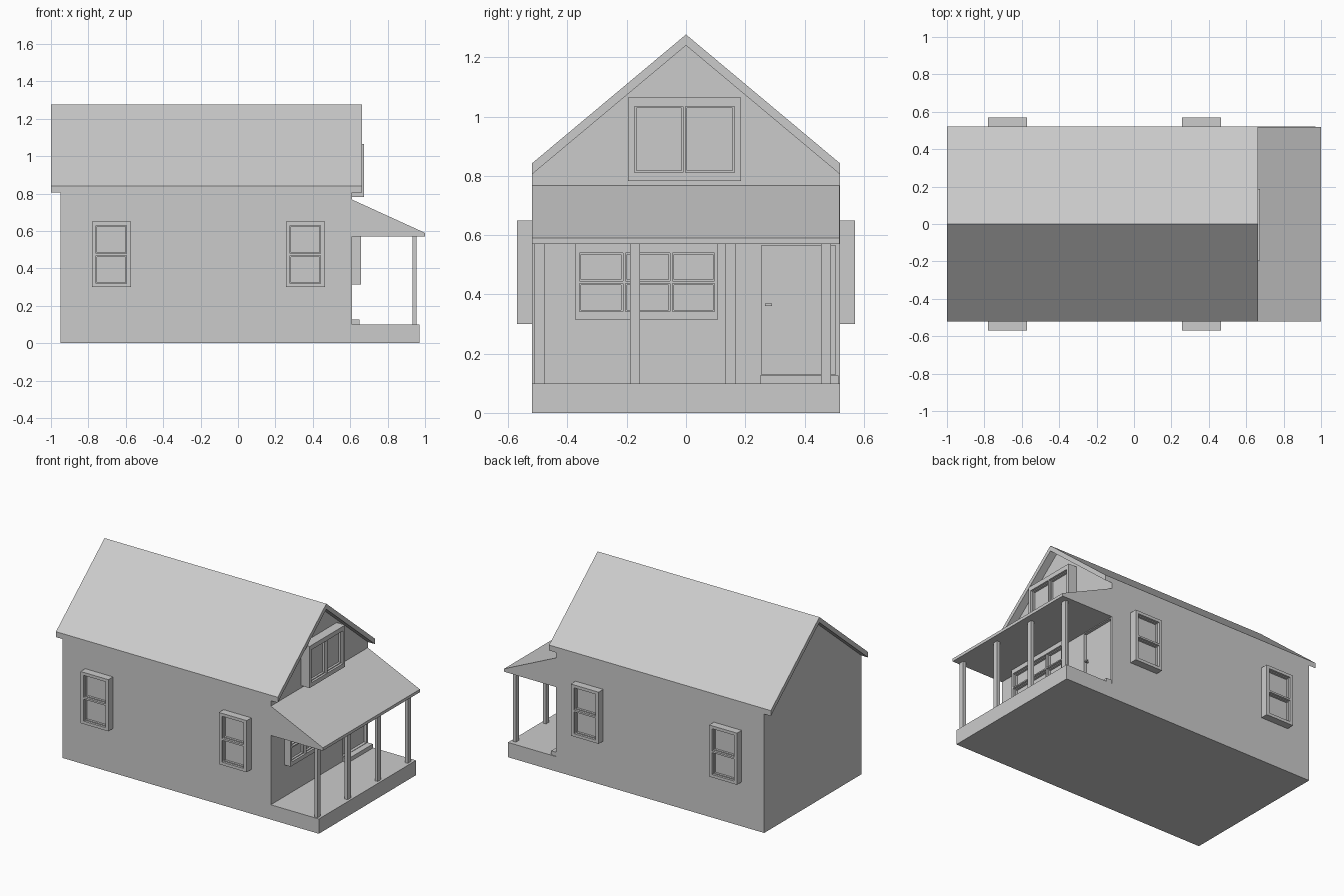
import bpy, bmesh, math

if "Cube" in bpy.data.objects:
    bpy.data.objects.remove(bpy.data.objects["Cube"])


def finish(name, bm):
    bmesh.ops.recalc_face_normals(bm, faces=bm.faces[:])
    mesh = bpy.data.meshes.new(name)
    bm.to_mesh(mesh)
    bm.free()
    ob = bpy.data.objects.new(name, mesh)
    bpy.context.collection.objects.link(ob)
    return ob


def prism(name, pts, place, vec):
    """Extrude a flat profile along a vector."""
    bm = bmesh.new()
    f = bm.faces.new([bm.verts.new(place(*p)) for p in pts])
    ext = bmesh.ops.extrude_face_region(bm, geom=[f], use_keep_orig=True)["geom"]
    bmesh.ops.translate(bm, vec=vec, verts=[v for v in ext if isinstance(v, bmesh.types.BMVert)])
    return finish(name, bm)


def box(name, x0, x1, y0, y1, z0, z1):
    return prism(name, [(x0, y0), (x1, y0), (x1, y1), (x0, y1)],
                 lambda a, b: (a, b, z0), (0, 0, z1 - z0))


def window(name, loc, turn, us, vs, depth):
    """Framed window facing -y; odd grid cells become recessed panes."""
    bm = bmesh.new()
    grid = [[bm.verts.new((u, -depth, v)) for v in vs] for u in us]
    panes = []
    for i in range(len(us) - 1):
        for j in range(len(vs) - 1):
            f = bm.faces.new((grid[i][j], grid[i + 1][j], grid[i + 1][j + 1], grid[i][j + 1]))
            if i % 2 and j % 2:
                panes.append(f)
    # sides and back of the casing
    rim = [e for e in bm.edges if e.is_boundary]
    ext = bmesh.ops.extrude_edge_only(bm, edges=rim)["geom"]
    bmesh.ops.translate(bm, vec=(0, depth + 0.003, 0),
                        verts=[v for v in ext if isinstance(v, bmesh.types.BMVert)])
    bmesh.ops.holes_fill(bm, edges=[e for e in bm.edges if e.is_boundary], sides=0)
    bmesh.ops.recalc_face_normals(bm, faces=bm.faces[:])
    # reveal, sash border, glass recess
    for thick, push in ((0.0, -0.015), (0.008, 0.0), (0.0, -0.015)):
        bm.normal_update()
        bmesh.ops.inset_individual(bm, faces=panes, thickness=thick, depth=push)
    ob = finish(name, bm)
    ob.location = loc
    ob.rotation_euler.z = math.radians(turn)
    return ob


W = 0.52                      # half width of the house
X0, X1 = -0.95, 0.61          # end walls

# House body with gables
body = prism("house_body", [(-W, 0), (W, 0), (W, 0.806), (0, 1.241), (-W, 0.806)],
             lambda a, b: (X0, a, b), (X1 - X0, 0, 0))

# Shallow doorway recess
cutter = box("door_cutter", 0.59, 0.7, 0.255, 0.505, 0.13, 0.565)
cutter.hide_render = True
cutter.hide_viewport = True
cutter.display_type = 'WIRE'
cut = body.modifiers.new("doorway", 'BOOLEAN')
cut.object = cutter
cut.solver = 'EXACT'

# Pitched roof slab
prism("main_roof", [(-W, 0.805), (0, 1.24), (W, 0.805), (W, 0.842), (0, 1.277), (-W, 0.842)],
      lambda a, b: (-1.0, a, b), (1.662, 0, 0))

# Porch roof, floor and posts
prism("porch_roof", [(X1, 0.57), (1.0, 0.57), (1.0, 0.59), (X1, 0.768)],
      lambda a, b: (a, -W, b), (0, 2 * W - 0.002, 0))
box("porch_floor", X1, 0.97, -W, W, 0, 0.10)
for i in range(4):
    y = -0.494 + i * 0.322
    box(f"porch_post_{i + 1}", 0.932, 0.954, y - 0.017, y + 0.017, 0.10, 0.57)

# Door sill and handle
box("door_sill", 0.59, 0.65, 0.25, 0.515, 0.10, 0.127)
box("door_handle_stem", 0.585, 0.615, 0.267, 0.275, 0.361, 0.369)
box("door_handle_lever", 0.609, 0.615, 0.267, 0.291, 0.361, 0.369)

# Side windows, two on each long wall
for side, turn in ((-1, 0), (1, 180)):
    for k, x in (("rear", -0.677), ("front", 0.36)):
        window(f"{k}_side_window_{'right' if side < 0 else 'left'}", (x, side * W, 0), turn,
               [-0.104, -0.082, 0.082, 0.104], [0.30, 0.32, 0.468, 0.48, 0.63, 0.65], 0.05)

# Triple window on the porch
window("porch_window", (X1, 0, 0), 90,
       [-0.375, -0.36, -0.213, -0.205, -0.054, -0.046, 0.096, 0.108],
       [0.315, 0.342, 0.437, 0.445, 0.54, 0.57], 0.047)

# Double window in the front gable
window("gable_window", (X1, 0, 0), 90,
       [-0.195, -0.173, -0.01, -0.002, 0.163, 0.186], [0.783, 0.812, 1.034, 1.065], 0.063)
